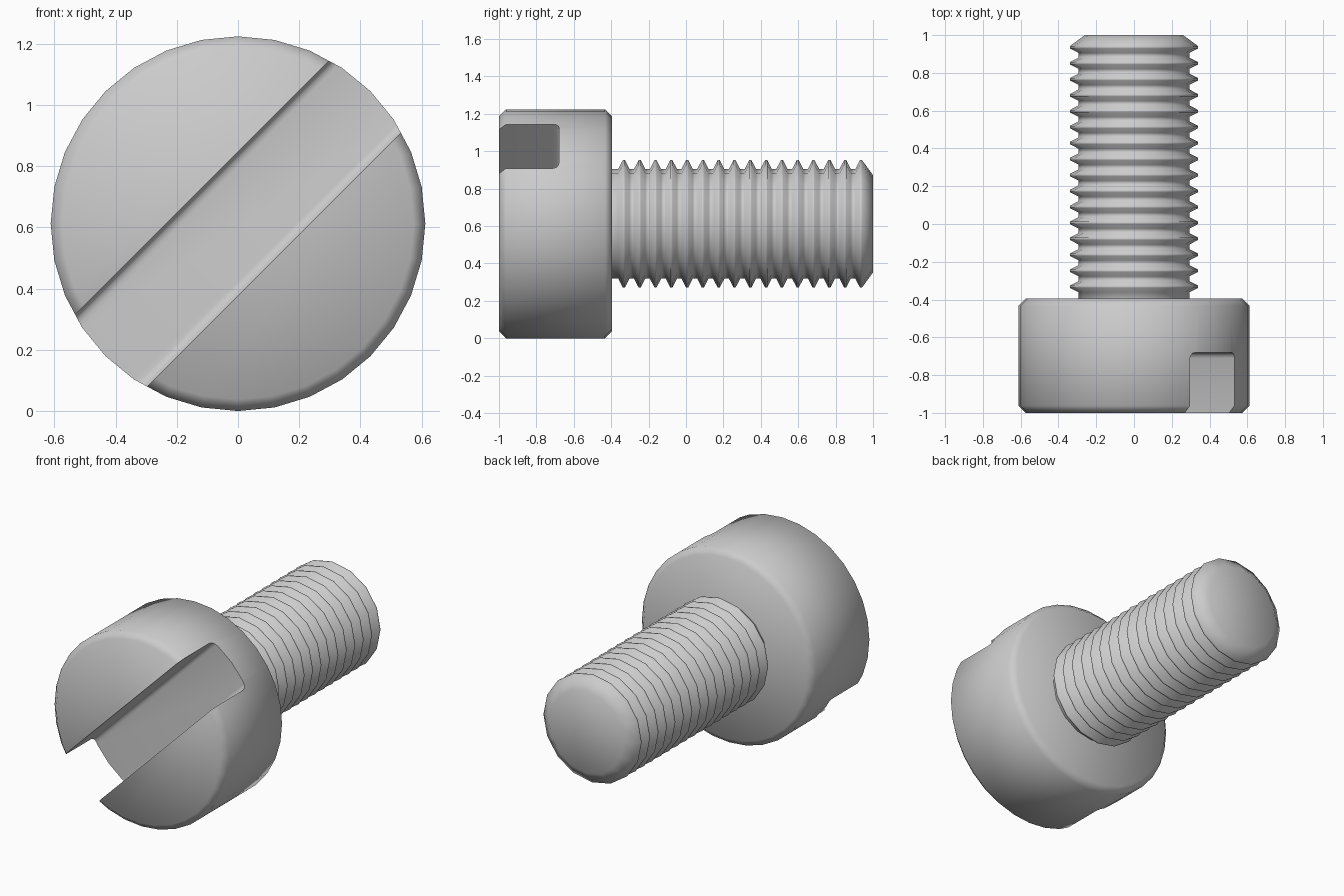
import bpy, bmesh, math
from mathutils import Matrix, Vector

if "Cube" in bpy.data.objects:
    bpy.data.objects.remove(bpy.data.objects["Cube"])

R = 0.612  # head radius, also height of the screw axis


def new_object(name, bm):
    bmesh.ops.recalc_face_normals(bm, faces=bm.faces)
    mesh = bpy.data.meshes.new(name)
    bm.to_mesh(mesh)
    bm.free()
    ob = bpy.data.objects.new(name, mesh)
    bpy.context.collection.objects.link(ob)
    return ob


def lathe(name, profile, sides):
    """Closed solid turned around the y axis from (radius, y) points."""
    bm = bmesh.new()
    rings = []
    for r, y in profile:
        rings.append([bm.verts.new((r * math.sin(2 * math.pi * i / sides), y,
                                    R + r * math.cos(2 * math.pi * i / sides)))
                      for i in range(sides)])
    for a, b in zip(rings, rings[1:]):
        for i in range(sides):
            j = (i + 1) % sides
            bm.faces.new((a[i], a[j], b[j], b[i]))
    bm.faces.new(rings[0])
    bm.faces.new(rings[-1])
    return new_object(name, bm)


def smooth(ob, angle):
    bpy.ops.object.select_all(action='DESELECT')
    ob.select_set(True)
    bpy.context.view_layer.objects.active = ob
    bpy.ops.object.shade_smooth_by_angle(angle=math.radians(angle))


# Head: chamfered cylinder
c = 0.038
head = lathe("head", [(R - c, -1), (R, -1 + c), (R, -0.395 - c), (R - c, -0.395)], 32)

# Slot cutter: diagonal bar with rounded bottom corners
bm = bmesh.new()
bmesh.ops.create_cube(bm, size=1, matrix=Matrix.Diagonal((2.0, 0.64, 0.332, 1)))
edges = [e for e in bm.edges
         if all(v.co.y > 0 for v in e.verts) and e.verts[0].co.z == e.verts[1].co.z]
bmesh.ops.bevel(bm, geom=edges, offset=0.03, segments=3, profile=0.5, affect='EDGES')
bm.transform(Matrix.Translation(Vector((0, -1, R))) @ Matrix.Rotation(math.radians(-45), 4, 'Y'))
cutter = new_object("slot_cutter", bm)
cutter.hide_render = True

mod = head.modifiers.new("slot", 'BOOLEAN')
mod.operation = 'DIFFERENCE'
mod.solver = 'EXACT'
mod.object = cutter
bpy.context.view_layer.objects.active = head
bpy.ops.object.modifier_apply(modifier=mod.name)
bpy.data.objects.remove(cutter)
smooth(head, 50)

# Threaded shank: sixteen ring ridges and a tapered tip
pitch, first, count = 0.0845, -0.332, 16
root, crest = 0.293, 0.34
profile = [(root, -0.42)]
for k in range(count):
    y = first + k * pitch
    profile += [(root, y - 0.030), (crest, y - 0.006), (crest, y + 0.006)]
    if k < count - 1:
        profile.append((root, y + 0.030))
profile.append((0.26, 1.0))
shank = lathe("threaded_shank", profile, 16)
smooth(shank, 70)
